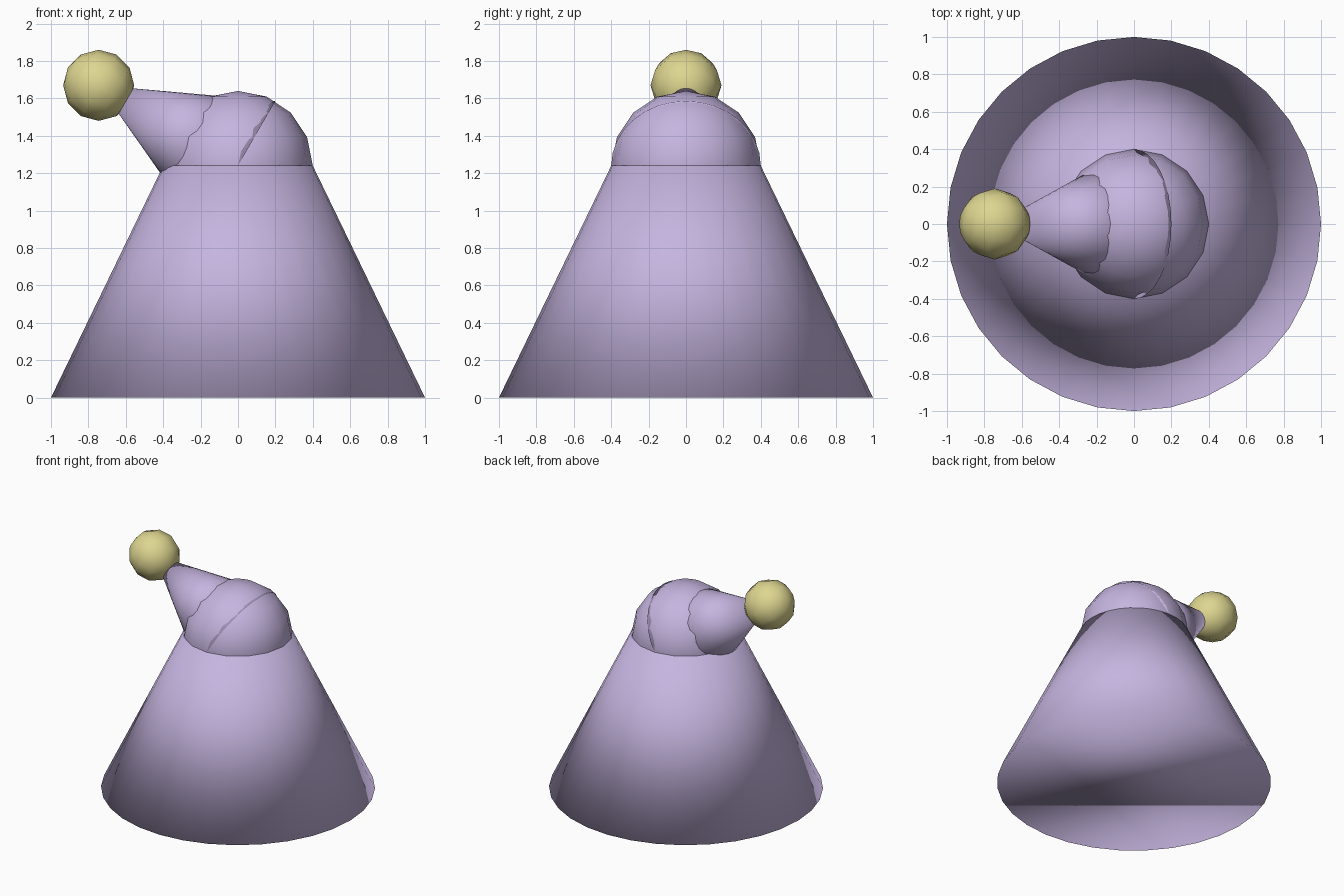
import bpy
import bmesh
from math import radians
from mathutils import Matrix, Vector

cube = bpy.data.objects.get("Cube")
if cube:
    bpy.data.objects.remove(cube, do_unlink=True)


def make_material(name, rgb):
    mat = bpy.data.materials.new(name)
    mat.use_nodes = True
    color = (*rgb, 1.0)
    mat.diffuse_color = color
    mat.node_tree.nodes["Principled BSDF"].inputs["Base Color"].default_value = color
    return mat


def add_part(name, mat, matrix, build):
    """Make a fully smooth object from a bmesh builder."""
    bm = bmesh.new()
    build(bm)
    bmesh.ops.transform(bm, matrix=matrix, verts=bm.verts)
    bmesh.ops.recalc_face_normals(bm, faces=bm.faces)
    for face in bm.faces:
        face.smooth = True
    mesh = bpy.data.meshes.new(name)
    bm.to_mesh(mesh)
    bm.free()
    mesh.materials.append(mat)
    obj = bpy.data.objects.new(name, mesh)
    bpy.context.collection.objects.link(obj)
    return obj


def cone(bottom, top, height):
    """Capped cone standing on its base."""
    lift = Matrix.Translation((0, 0, height / 2))
    return lambda bm: bmesh.ops.create_cone(
        bm, cap_ends=True, segments=32, radius1=bottom, radius2=top,
        depth=height, matrix=lift)


def ball(segments, rings, radius):
    return lambda bm: bmesh.ops.create_uvsphere(
        bm, u_segments=segments, v_segments=rings, radius=radius)


lilac = make_material("lilac cloth", (0.56, 0.46, 0.74))
yellow = make_material("pale yellow", (0.73, 0.67, 0.28))

BODY_HEIGHT = 1.24
BEND_RADIUS = 0.4
TIP_LENGTH = 0.86

# The bend is the joint from which the tip leans towards -x
bend = Matrix.Translation((0, 0, BODY_HEIGHT))
lean = bend @ Matrix.Rotation(radians(-60), 4, "Y")

# Wide lower cone and rounded bend
add_part("hat_body", lilac, Matrix(), cone(1.0, BEND_RADIUS, BODY_HEIGHT))
add_part("hat_bend", lilac, bend, ball(16, 8, BEND_RADIUS))

# Leaning pointed tip with a ball on its end
add_part("hat_tip", lilac, lean, cone(BEND_RADIUS, 0.0, TIP_LENGTH))
add_part("hat_pompom", yellow,
         lean @ Matrix.Translation(Vector((0, 0, TIP_LENGTH))), ball(12, 6, 0.19))
